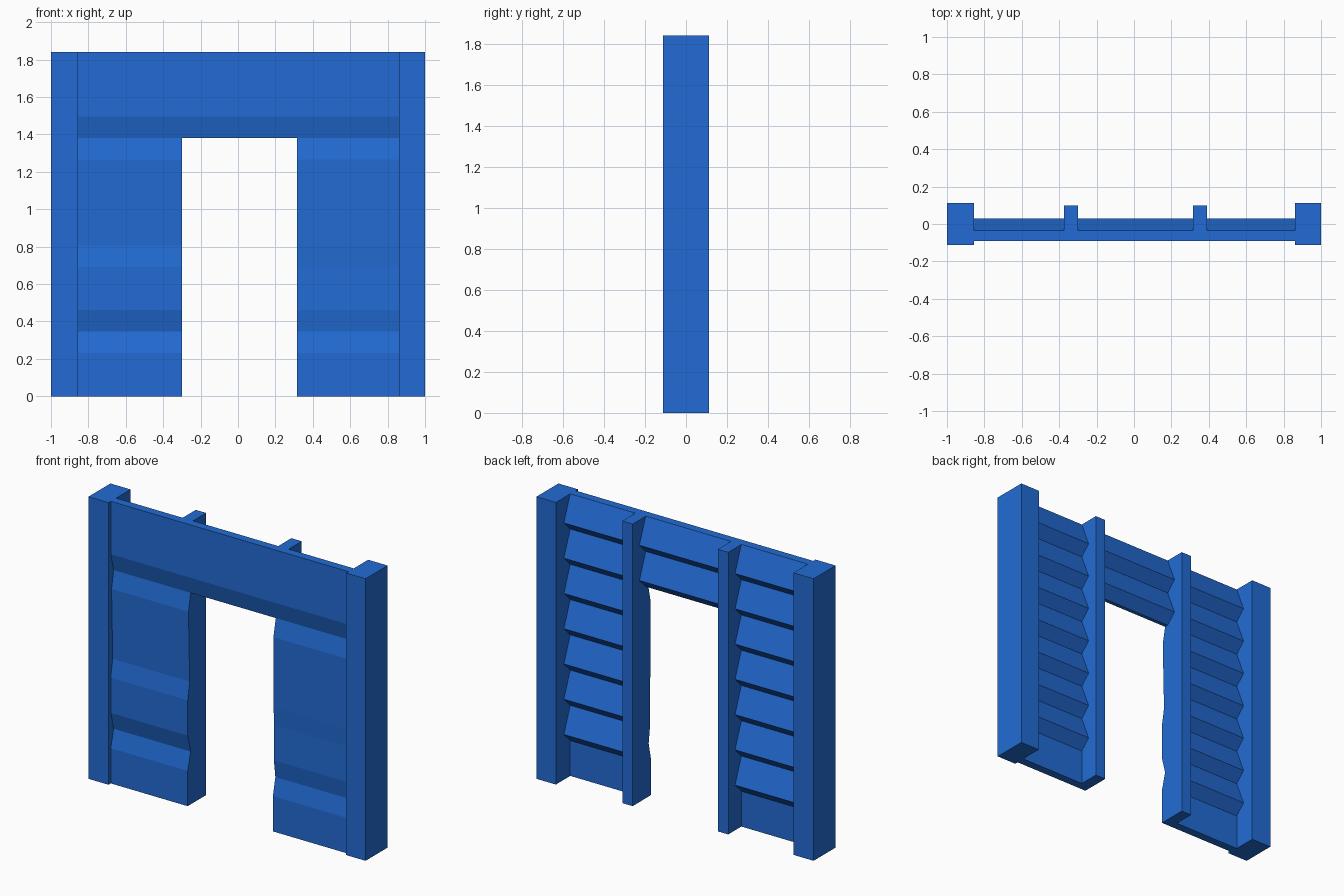
import bpy
import bmesh

if "Cube" in bpy.data.objects:
    bpy.data.objects.remove(bpy.data.objects["Cube"])

HEIGHT = 1.84
PITCH = HEIGHT / 8          # height of one siding board
LIP = 0.065                 # height of the slanted underside of a board
INNER, OUTER = -0.035, 0.03  # depth of the siding grooves and board edges

blue = bpy.data.materials.new("blue paint")
blue.use_nodes = True
colour = (0.016, 0.148, 0.66, 1)
blue.diffuse_color = colour
blue.node_tree.nodes["Principled BSDF"].inputs["Base Color"].default_value = colour


def extrude_x(name, profile, x0, x1):
    """Extrude a closed (y, z) profile from x0 to x1."""
    bm = bmesh.new()
    face = bm.faces.new([bm.verts.new((x0, y, z)) for y, z in profile])
    result = bmesh.ops.extrude_face_region(bm, geom=[face])
    moved = [v for v in result["geom"] if isinstance(v, bmesh.types.BMVert)]
    bmesh.ops.translate(bm, verts=moved, vec=(x1 - x0, 0, 0))
    bmesh.ops.recalc_face_normals(bm, faces=bm.faces)
    mesh = bpy.data.meshes.new(name)
    bm.to_mesh(mesh)
    bm.free()
    mesh.materials.append(blue)
    obj = bpy.data.objects.new(name, mesh)
    bpy.context.collection.objects.link(obj)
    return obj


def box(name, x0, x1, y0, y1):
    return extrude_x(name, [(y0, 0), (y1, 0), (y1, HEIGHT), (y0, HEIGHT)], x0, x1)


def siding(first, last):
    """Back outline of overlapping boards, from row first up to row last."""
    points = [(INNER, first * PITCH)]
    for row in range(max(first, 1), last):
        if row > first:
            points.append((INNER, row * PITCH))
        points.append((OUTER, row * PITCH + LIP))
    points.append((INNER, last * PITCH))
    return points


def front(rows):
    """Front outline from (depth, half-board row) pairs, top to bottom."""
    return [(y, row * PITCH / 2) for y, row in rows]


# Wall above the doorway, with a bevelled lower front edge
extrude_x("header_wall", siding(6, 8) + front([(-0.09, 16), (-0.09, 13), (-0.06, 12)]),
          -0.855, 0.86)

# Worn wall panels beside the doorway
extrude_x("right_wall_panel", siding(0, 6) + front([
    (-0.06, 12), (-0.082, 11), (-0.07, 7), (-0.09, 6), (-0.09, 4),
    (-0.06, 3), (-0.09, 2), (-0.09, 0)]), -0.855, -0.3)
extrude_x("left_wall_panel", siding(0, 6) + front([
    (-0.06, 12), (-0.085, 11), (-0.083, 7), (-0.078, 6), (-0.08, 4),
    (-0.065, 3), (-0.09, 2), (-0.09, 0)]), 0.315, 0.86)

# Corner posts
box("right_post", -1.0, -0.855, -0.113, 0.113)
box("left_post", 0.86, 1.0, -0.113, 0.113)

# Door studs standing proud of the back
box("right_door_stud", -0.375, -0.3, INNER - 0.005, 0.1)
box("left_door_stud", 0.315, 0.39, INNER - 0.005, 0.1)
